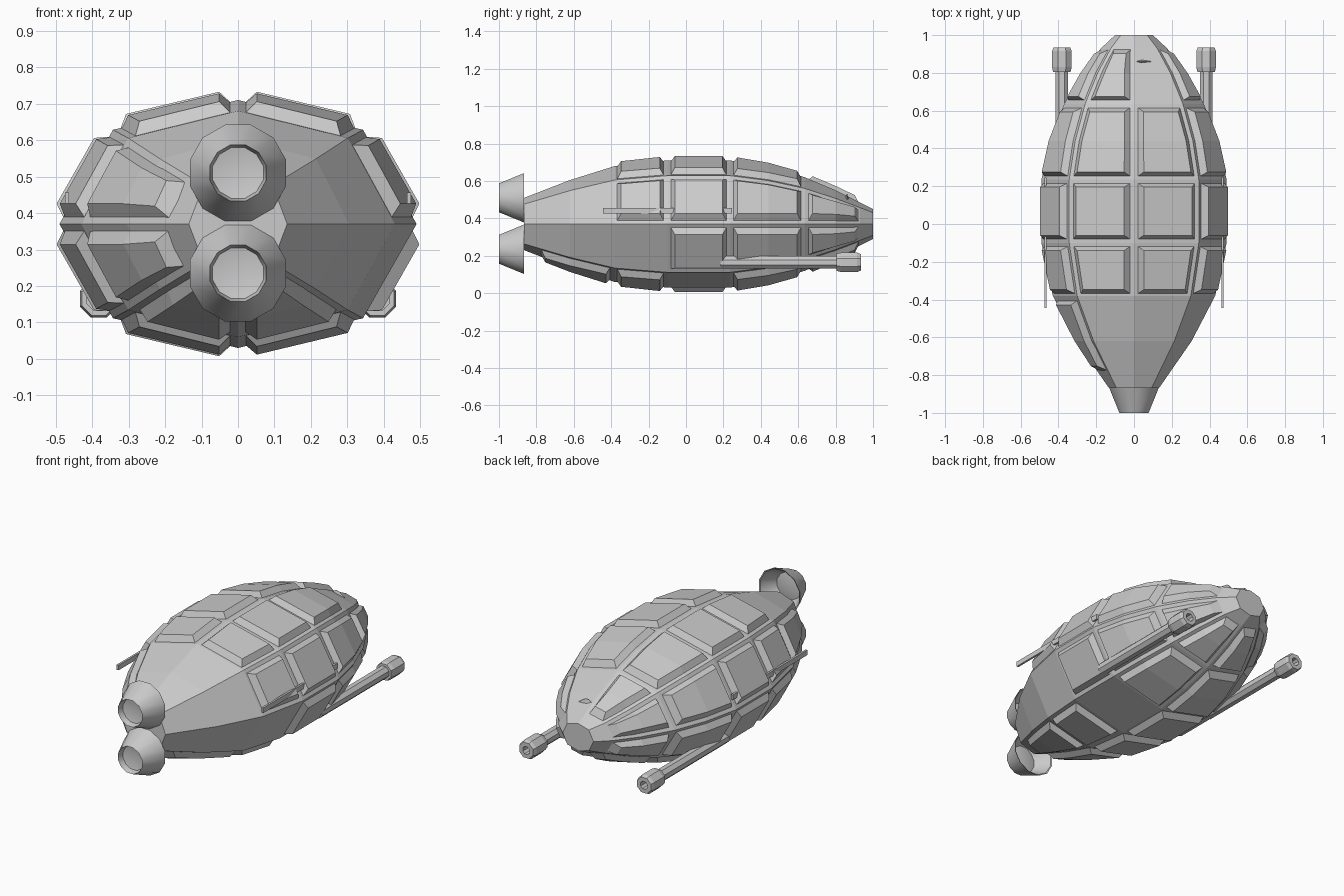
import bpy, bmesh, math
from mathutils import Vector, Matrix

cube = bpy.data.objects.get("Cube")
if cube:
    bpy.data.objects.remove(cube, do_unlink=True)

grey = bpy.data.materials.new("plain_grey")
grey.use_nodes = True
colour = (0.6, 0.6, 0.6, 1)
grey.diffuse_color = colour
grey.node_tree.nodes["Principled BSDF"].inputs["Base Color"].default_value = colour

MID_Z = 0.37
# Hull stations: y, half width, half height
STATIONS = [(-0.865, 0.135, 0.14), (-0.62, 0.305, 0.235), (-0.38, 0.43, 0.31),
            (-0.1, 0.49, 0.34), (0.235, 0.49, 0.34), (0.44, 0.445, 0.305),
            (0.635, 0.37, 0.25), (0.8, 0.275, 0.18), (0.93, 0.175, 0.115), (1, 0.1, 0.08)]
# Half of the eight-sided section, top to bottom
SECTION = [(0, 1), (0.7, 0.76), (1, 0), (0.7, -0.76), (0, -1)]


def finish(name, bm, smooth=False):
    bmesh.ops.recalc_face_normals(bm, faces=bm.faces)
    mesh = bpy.data.meshes.new(name)
    bm.to_mesh(mesh)
    bm.free()
    mesh.materials.append(grey)
    obj = bpy.data.objects.new(name, mesh)
    bpy.context.collection.objects.link(obj)
    if smooth:
        bpy.ops.object.select_all(action='DESELECT')
        obj.select_set(True)
        bpy.context.view_layer.objects.active = obj
        bpy.ops.object.shade_smooth_by_angle(angle=math.radians(35))
    return obj


def corner(index, y, side=1):
    """Point on a hull edge line at a given y."""
    for a, b in zip(STATIONS, STATIONS[1:]):
        if y <= b[0]:
            break
    t = (y - a[0]) / (b[0] - a[0])
    w, h = (a[i] + (b[i] - a[i]) * t for i in (1, 2))
    u, v = SECTION[index]
    return Vector((side * u * w, y, MID_Z + v * h))


def bridge(bm, rings, caps=True):
    n = len(rings[0])
    for r, s in zip(rings, rings[1:]):
        for i in range(n):
            j = (i + 1) % n
            bm.faces.new((r[i], r[j], s[j], s[i]))
    if caps:
        bm.faces.new(rings[0])
        bm.faces.new(rings[-1])


# Hull: eight-sided loft
bm = bmesh.new()
rings = []
for y, w, h in STATIONS:
    pts = [corner(i, y) for i in range(5)] + [corner(i, y, -1) for i in (3, 2, 1)]
    rings.append([bm.verts.new(p) for p in pts])
bridge(bm, rings)
finish("hull", bm)


def armour_panel(name, sector, side, y0, y1, thick=0.034):
    """Raised plate with sloping edges that follows one hull sector."""
    ys = [y0] + [s[0] for s in STATIONS if y0 + 0.06 < s[0] < y1 - 0.06] + [y1]
    bm = bmesh.new()
    rings = []
    for k, y in enumerate(ys):
        top_y = y + (0.028 if k == 0 else -0.028 if k == len(ys) - 1 else 0)
        ring = []
        for yy, inset, lift in ((y, 0.014, -0.012), (top_y, 0.045, thick)):
            a, b = corner(sector, yy, side), corner(sector + 1, yy, side)
            d = b - a
            length = d.length
            d.normalize()
            out = Vector((-d.z, 0, d.x)) * side
            inset = min(inset, length * 0.25)
            pair = [a + d * inset + out * lift, b - d * inset + out * lift]
            ring += pair if lift < 0 else pair[::-1]
        rings.append([bm.verts.new(p) for p in ring])
    bridge(bm, rings)
    finish(name, bm)


# Armour: five rows along the hull, with some places left bare
ROWS = [(-0.78, -0.4), (-0.375, -0.112), (-0.088, 0.223), (0.247, 0.622), (0.648, 0.93)]
SECTORS = ["top", "upper_side", "lower_side", "bottom"]
BARE = {(0, 0, 1), (0, 0, -1), (0, 1, 1), (0, 2, 1), (1, 2, 1), (2, 3, 1), (4, 0, 1)}
for side, label in ((1, "left"), (-1, "right")):
    for r, (y0, y1) in enumerate(ROWS):
        for s, sector in enumerate(SECTORS):
            if (r, s, side) not in BARE:
                armour_panel(f"{sector}_panel_{label}_{r + 1}", s, side, y0, y1)


def turned(name, profile, centre, sides, smooth=False):
    """Closed solid turned about the y direction from (y, radius) points."""
    bm = bmesh.new()
    verts = [bm.verts.new((r, y, 0)) for y, r in profile]
    edges = [bm.edges.new(pair) for pair in zip(verts, verts[1:])]
    bmesh.ops.spin(bm, geom=verts + edges, cent=(0, 0, 0), axis=(0, 1, 0),
                   angle=math.tau, steps=sides)
    bmesh.ops.remove_doubles(bm, verts=bm.verts, dist=0.0005)
    turn = Matrix.Rotation(math.pi / sides, 4, 'Y')
    bmesh.ops.transform(bm, matrix=Matrix.Translation(centre) @ turn, verts=bm.verts)
    return finish(name, bm, smooth)


# Engine bells: recessed narrow end, hollow wide end
BELL = [(-0.95, 0), (-0.965, 0.072), (-1, 0.08), (-0.865, 0.137),
        (-0.868, 0.13), (-0.955, 0.08), (-0.94, 0)]
for label, z in (("upper", 0.51), ("lower", 0.235)):
    turned(f"{label}_engine_bell", BELL, (0, 0, z), 12, True)

# Side guns with a bored muzzle
GUN = [(0.185, 0), (0.185, 0.036), (0.805, 0.036), (0.805, 0.05), (0.83, 0.056),
       (0.915, 0.056), (0.935, 0.048), (0.935, 0.024), (0.87, 0.02), (0.87, 0)]
for side, label in ((1, "left"), (-1, "right")):
    turned(f"{label}_gun", GUN, (side * 0.382, 0, 0.165), 8)

    # Side rail
    bm = bmesh.new()
    bmesh.ops.create_cube(bm, size=1)
    bmesh.ops.transform(bm, verts=bm.verts,
                        matrix=Matrix.Translation((side * 0.469, -0.1, 0.441))
                        @ Matrix.Diagonal((0.012, 0.69, 0.03, 1)))
    finish(f"{label}_side_rail", bm)

# Small nose fin
bm = bmesh.new()
bmesh.ops.create_cone(bm, cap_ends=True, segments=4, radius1=0.055, radius2=0.01, depth=0.03)
bmesh.ops.transform(bm, verts=bm.verts,
                    matrix=Matrix.Translation((0.04, 0.86, 0.515))
                    @ Matrix.Diagonal((1, 0.2, 1, 1)))
finish("nose_fin", bm)
